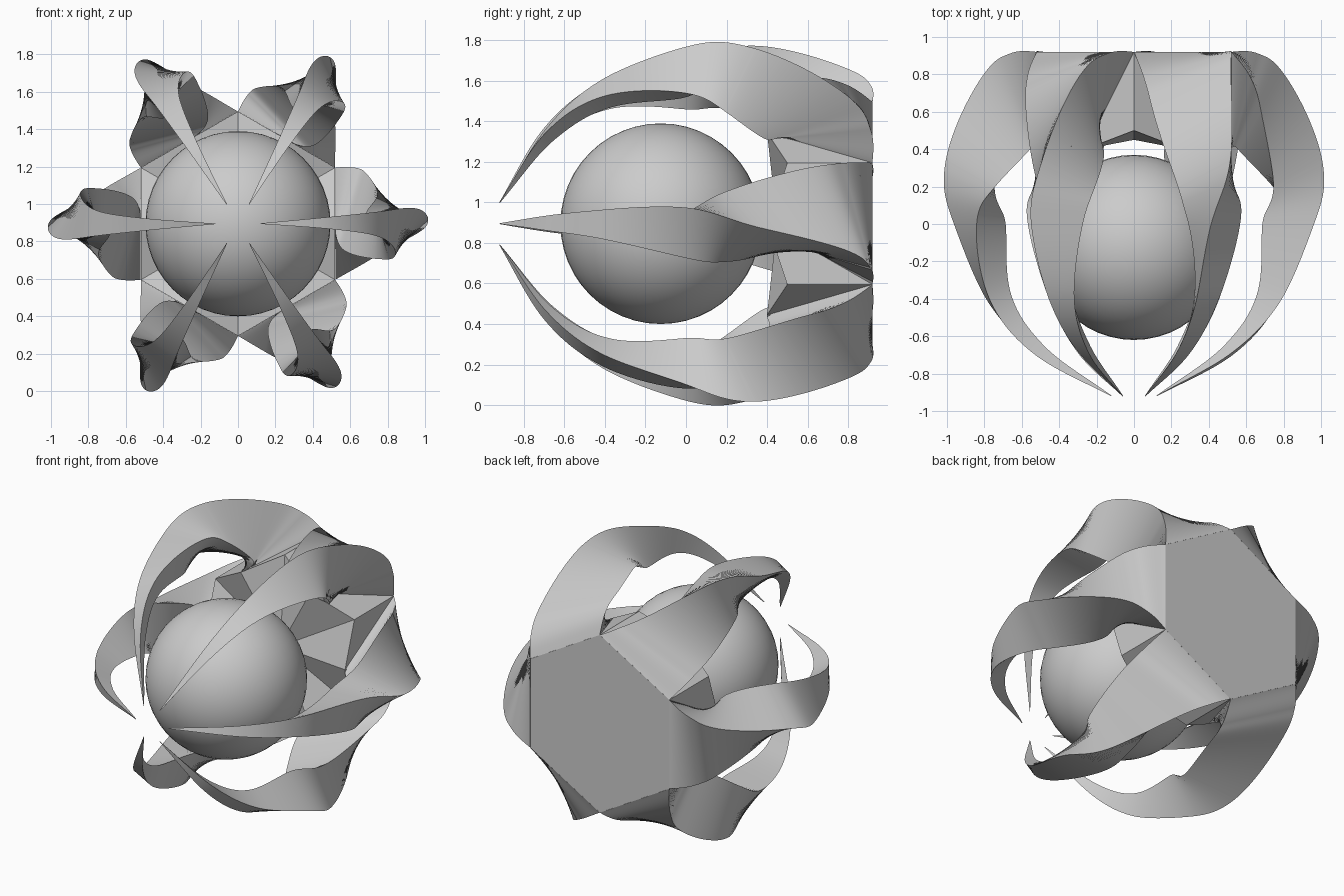
import bpy, bmesh, math
from mathutils import Vector

cube = bpy.data.objects.get("Cube")
if cube:
    bpy.data.objects.remove(cube, do_unlink=True)

MID_Z = 0.895
HEX_R = 0.6
APOTHEM = HEX_R * math.cos(math.pi / 6)

grey = bpy.data.materials.new("plain_grey")
grey.use_nodes = True
grey.diffuse_color = (0.6, 0.6, 0.6, 1)
grey.node_tree.nodes["Principled BSDF"].inputs["Base Color"].default_value = (0.6, 0.6, 0.6, 1)


def finish(bm, name):
    bmesh.ops.recalc_face_normals(bm, faces=bm.faces)
    mesh = bpy.data.meshes.new(name)
    bm.to_mesh(mesh)
    bm.free()
    mesh.materials.append(grey)
    obj = bpy.data.objects.new(name, mesh)
    bpy.context.collection.objects.link(obj)
    bpy.ops.object.select_all(action='DESELECT')
    obj.select_set(True)
    bpy.context.view_layer.objects.active = obj
    bpy.ops.object.shade_smooth_by_angle(angle=math.radians(30))


def around(radius, y, side, angle):
    """Place a point given by radius, depth and sideways offset around the hub axis."""
    c, s = math.cos(angle), math.sin(angle)
    return Vector((radius * c - side * s, y, MID_Z + radius * s + side * c))


# Arm stations: radius, y, sideways, tilt of section, triangle radius, twist
STATIONS = [
    (0.52, 0.747, 0, 90, 0.346, 0),
    (0.605, 0.70, 0, 75, 0.31, 15),
    (0.68, 0.60, 0, 60, 0.275, 30),
    (0.832, 0.246, -0.015, 30, 0.20, 60),
    (0.83, 0.0, -0.01, 0, 0.16, 94),
    (0.735, -0.40, 0, -26, 0.083, 115),
    (0.51, -0.68, 0, -45, 0.042, 130),
    (0.12, -0.92, 0, -60, 0.002, 140),
]
JOINT = 3  # station where the stacked root meets the smooth claw


def spline(a, b, c, d, u):
    return 0.5 * (2 * b + (c - a) * u + (2 * a - 5 * b + 4 * c - d) * u ** 2
                  + (3 * b - a - 3 * c + d) * u ** 3)


def sections(first, last, steps):
    """Interpolated stations from index first to index last."""
    ghosts = [[2 * a - b for a, b in zip(STATIONS[i], STATIONS[j])] for i, j in ((0, 1), (-1, -2))]
    pts = [ghosts[0]] + STATIONS + [ghosts[1]]
    for i in range(first, last):
        for k in range(steps):
            yield [spline(*v, k / steps) for v in zip(*pts[i:i + 4])]
    yield STATIONS[last]


def triangle(section, angle):
    """Corner points of the twisted triangular section."""
    radius, y, side, tilt, size, twist = section
    tilt = math.radians(tilt)
    points = []
    for corner in (-60, 60, 180):
        a = math.radians(corner + twist)
        n = size * math.cos(a)
        points.append(around(radius + n * math.cos(tilt), y + n * math.sin(tilt),
                             side + size * math.sin(a), angle))
    return points


def loft(bm, outlines):
    """Closed solid through a row of outlines."""
    rings = [[bm.verts.new(p) for p in outline] for outline in outlines]
    for low, high in zip(rings, rings[1:]):
        for j in range(len(low)):
            m = (j + 1) % len(low)
            bm.faces.new((low[j], low[m], high[m], high[j]))
    bm.faces.new(rings[0])
    bm.faces.new(rings[-1])


def build_arm(index):
    angle = index * math.pi / 3
    # Root: a stack of thin slices
    bm = bmesh.new()
    root = [triangle(s, angle) for s in sections(0, JOINT, 60)]
    for pair in zip(root, root[1:]):
        loft(bm, pair)
    finish(bm, f"arm_root_{index + 1}")
    # Claw: one smooth tapering solid
    bm = bmesh.new()
    loft(bm, [triangle(s, angle) for s in sections(JOINT, len(STATIONS) - 1, 16)])
    finish(bm, f"arm_claw_{index + 1}")


# Hexagonal hub with a shallow zigzag front rim
bm = bmesh.new()
back, front = [], []
for k in range(12):
    angle = math.radians(30 * k)
    is_corner = k % 2 == 1
    radius = HEX_R if is_corner else APOTHEM
    back.append(bm.verts.new(around(radius, 0.92, 0, angle)))
    front.append(bm.verts.new(around(radius, 0.5 if is_corner else 0.4, 0, angle)))
centre = bm.verts.new((0, 0.45, MID_Z))
bm.faces.new(back)
for k in range(12):
    m = (k + 1) % 12
    bm.faces.new((back[k], back[m], front[m], front[k]))
    bm.faces.new((front[k], front[m], centre))
finish(bm, "hexagonal_hub")

# Six twisted, tapering arms
for index in range(6):
    build_arm(index)

# Ball held between the arms
bm = bmesh.new()
bmesh.ops.create_uvsphere(bm, u_segments=48, v_segments=24, radius=0.495)
bmesh.ops.translate(bm, verts=bm.verts, vec=(0, -0.125, MID_Z))
finish(bm, "held_ball")
